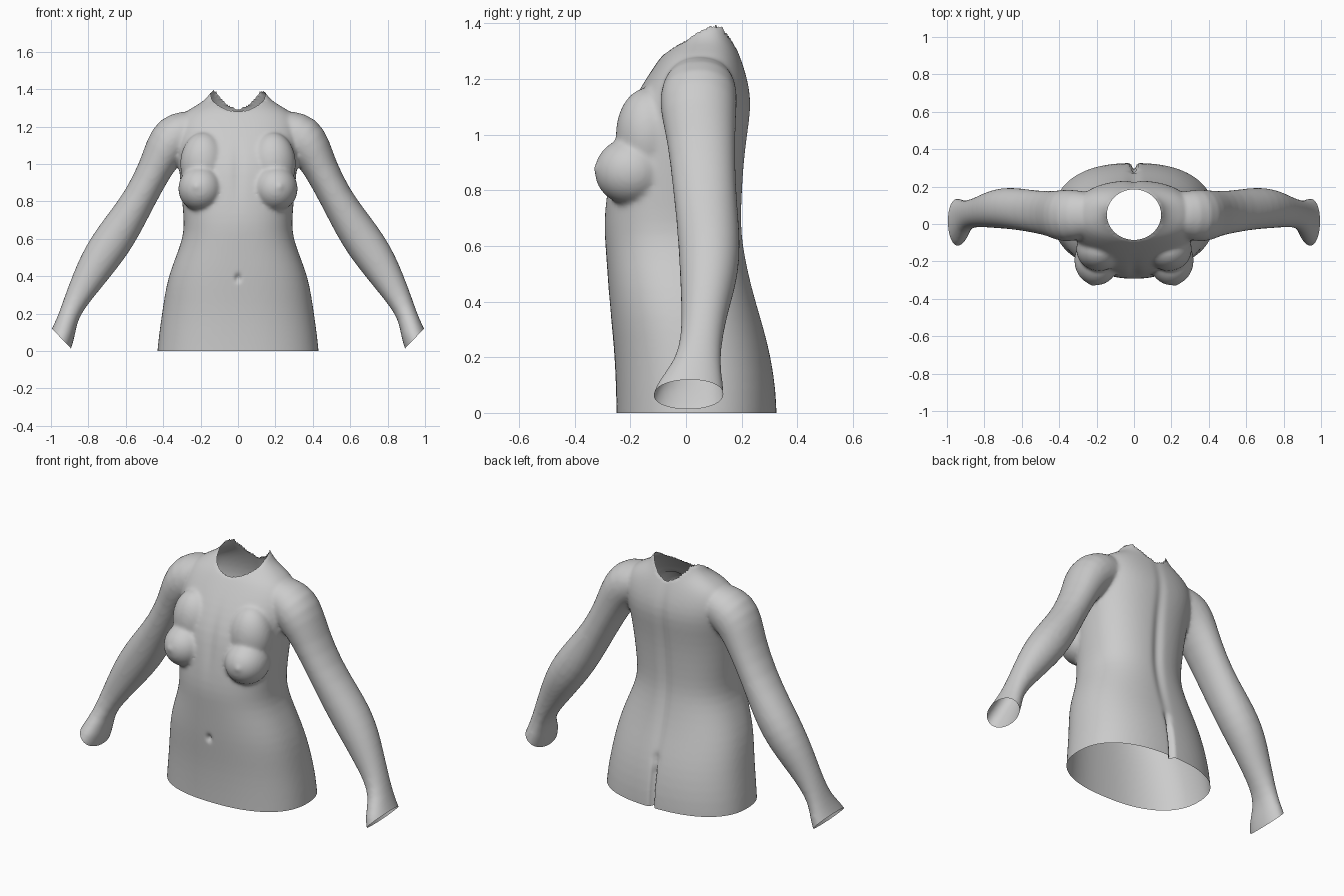
import bpy, bmesh, math
from mathutils import Vector, Matrix

if "Cube" in bpy.data.objects:
    bpy.data.objects.remove(bpy.data.objects["Cube"])

SIDES = 40


def loft(bm, rings, power):
    """Closed tube through rings of (centre, u axis, v axis)."""
    loops = []
    for c, u, v in rings:
        loop = []
        for i in range(SIDES):
            a = 2 * math.pi * i / SIDES
            ca, sa = math.cos(a), math.sin(a)
            p = c + u * math.copysign(abs(ca) ** (2 / power), ca) \
                  + v * math.copysign(abs(sa) ** (2 / power), sa)
            loop.append(bm.verts.new(p))
        loops.append(loop)
    for a, b in zip(loops, loops[1:]):
        for i in range(SIDES):
            j = (i + 1) % SIDES
            bm.faces.new((a[i], a[j], b[j], b[i]))
    bm.faces.new(loops[0][::-1])
    bm.faces.new(loops[-1])


def ellipsoid(bm, centre, radii):
    m = Matrix.Translation(centre) @ Matrix.Diagonal((*radii, 1))
    bmesh.ops.create_uvsphere(bm, u_segments=32, v_segments=20, radius=1, matrix=m)


bm = bmesh.new()

# Trunk: height, half width, front y, back y
trunk = [(-.10, .44, -.25, .33), (-.03, .435, -.25, .328), (.08, .425, -.252, .325),
         (.2, .407, -.257, .307), (.3, .393, -.266, .282), (.4, .372, -.276, .252),
         (.5, .335, -.283, .226), (.6, .296, -.29, .207), (.68, .289, -.296, .2),
         (.78, .297, -.288, .203), (.9, .308, -.27, .21), (1.0, .318, -.25, .222),
         (1.1, .33, -.205, .237), (1.18, .335, -.158, .228), (1.25, .315, -.112, .207),
         (1.295, .26, -.08, .19), (1.33, .19, -.035, .175), (1.37, .15, .0, .16),
         (1.43, .13, .02, .15)]
loft(bm, [(Vector((0, (f + b) / 2, z)), Vector((w, 0, 0)), Vector((0, (b - f) / 2, 0)))
          for z, w, f, b in trunk], 2.35)

# Arms: x, z, half thickness, centre y, half depth
arm = [(.18, 1.19, .08, .05, .10), (.26, 1.18, .115, .05, .125), (.345, 1.145, .128, .045, .14),
       (.395, 1.07, .11, .045, .135), (.44, .98, .09, .055, .122), (.525, .815, .086, .065, .113),
       (.615, .67, .102, .08, .112), (.69, .56, .107, .085, .11), (.755, .463, .098, .08, .10),
       (.81, .37, .083, .068, .085), (.862, .28, .066, .058, .075), (.908, .185, .052, .042, .08),
       (.932, .1, .064, .01, .125), (.965, .02, .074, .005, .135), (1.01, -.07, .075, .0, .13)]
for s in (1, -1):
    rings = []
    for i, (x, z, r, y, d) in enumerate(arm):
        a, b = arm[max(i - 1, 0)], arm[min(i + 1, len(arm) - 1)]
        t = Vector((b[0] - a[0], 0, b[1] - a[1])).normalized()
        rings.append((Vector((s * x, y, z)), Vector((-t.z * s, 0, t.x)) * r, Vector((0, d, 0))))
    loft(bm, rings, 2.1)
    # Bust and the slope above it
    ellipsoid(bm, (s * .2, -.195, .868), (.12, .134, .122))
    ellipsoid(bm, (s * .185, -.135, 1.0), (.125, .118, .17))

bmesh.ops.recalc_face_normals(bm, faces=bm.faces)
mesh = bpy.data.meshes.new("torso")
bm.to_mesh(mesh)
bm.free()
torso = bpy.data.objects.new("torso", mesh)
bpy.context.collection.objects.link(torso)

# Merge all parts into one smooth skin
torso.modifiers.new("round", 'SUBSURF').levels = 1
fuse = torso.modifiers.new("fuse", 'REMESH')
fuse.mode = 'VOXEL'
fuse.voxel_size = .01
soft = torso.modifiers.new("soften", 'SMOOTH')
soft.factor, soft.iterations = .5, 10
deps = bpy.context.evaluated_depsgraph_get()
skin = bpy.data.meshes.new_from_object(torso.evaluated_get(deps))
torso.modifiers.clear()
torso.data = skin

bm = bmesh.new()
bm.from_mesh(skin)


def bump(d, w):
    return math.exp(-(d / w) ** 2)


# Surface details: spine groove, cleft, navel, breastbone, nipples
for v in bm.verts:
    x, y, z = v.co
    if y > .08 and abs(x) < .15:
        v.co.y -= .014 * bump(x, .03) * bump(z - .75, .45)
        v.co.y -= .035 * bump(x, .012) * min(1, max(0, (.27 - z) / .08))
        v.co.y -= .012 * bump(x, .02) * bump(z - .27, .03)
    elif y < -.05:
        v.co.y += .02 * bump(x, .014) * bump(z - .39, .02)
        v.co.y += .008 * bump(x, .03) * bump(z - .95, .15)
        v.co.y -= .006 * bump(abs(x) - .225, .018) * bump(z - .88, .018)

# Open the waist end and both wrists
cuts = [((0, 0, 0), (0, 0, -1))] + [((s * .9425, 0, .065), (s * .72, 0, -.69)) for s in (1, -1)]
for point, normal in cuts:
    bmesh.ops.bisect_plane(bm, geom=bm.verts[:] + bm.edges[:] + bm.faces[:],
                           plane_co=point, plane_no=normal, clear_outer=True)


# Open the neck and true up its rim
def neck(v):
    return math.hypot(v.co.x / .145, (v.co.y - .05) / .135)


bmesh.ops.delete(bm, geom=[v for v in bm.verts if v.co.z > 1.2 and neck(v) < 1], context='VERTS')
for v in bm.verts:
    if v.is_boundary and v.co.z > 1.2:
        k = neck(v)
        v.co.x /= k
        v.co.y = .05 + (v.co.y - .05) / k
for f in bm.faces:
    f.smooth = True
bm.to_mesh(skin)
bm.free()

grey = bpy.data.materials.new("light grey")
grey.diffuse_color = (.6, .6, .6, 1)
grey.use_nodes = True
grey.node_tree.nodes["Principled BSDF"].inputs["Base Color"].default_value = grey.diffuse_color
skin.materials.clear()
skin.materials.append(grey)
